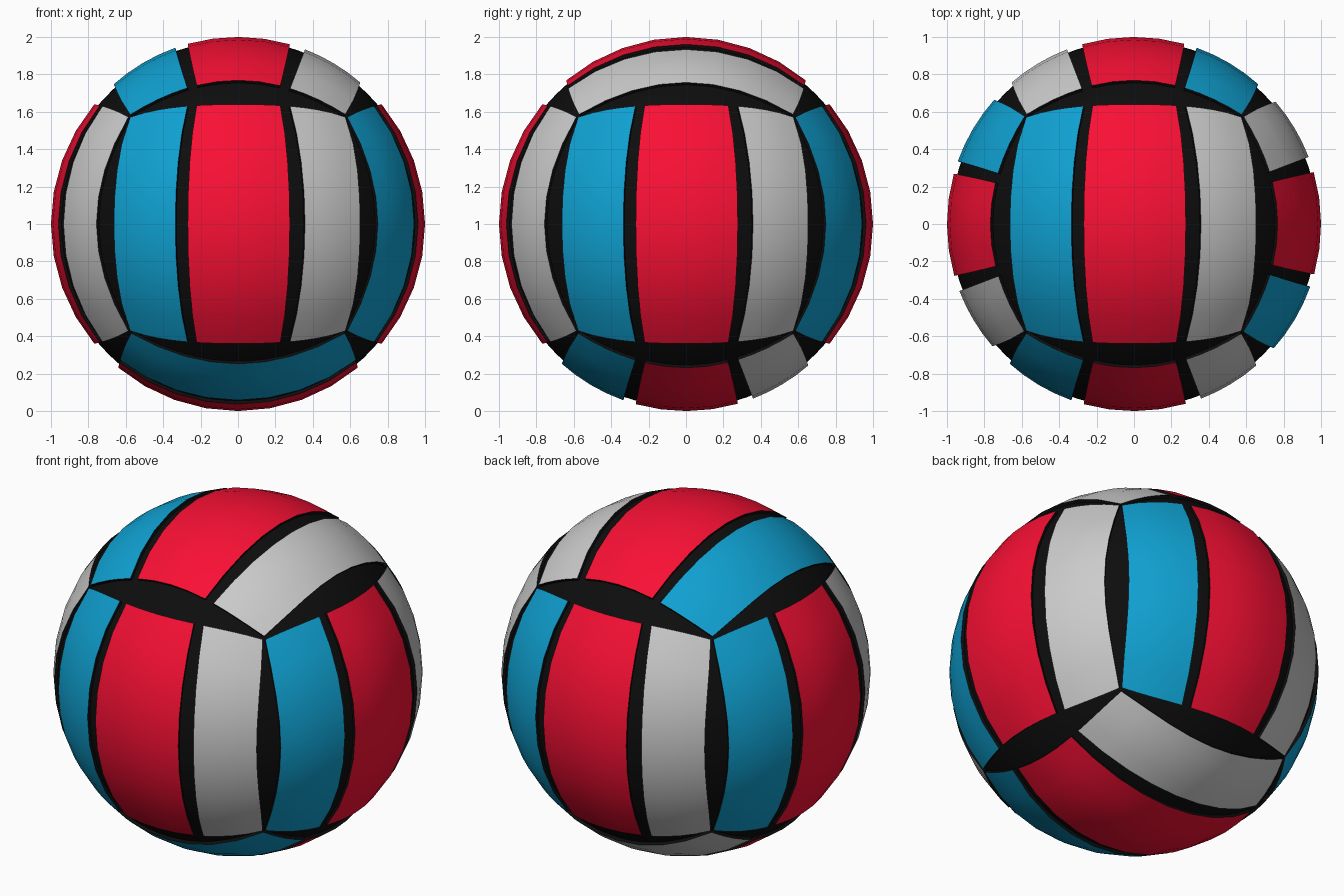
import bpy, bmesh
from math import radians, tan, cos
from mathutils import Vector

if "Cube" in bpy.data.objects:
    bpy.data.objects.remove(bpy.data.objects["Cube"])

CENTRE = Vector((0, 0, 1))


def material(name, rgb):
    m = bpy.data.materials.new(name)
    m.diffuse_color = (*rgb, 1)
    m.use_nodes = True
    m.node_tree.nodes["Principled BSDF"].inputs["Base Color"].default_value = m.diffuse_color
    return m


BLACK = material("black", (0.004, 0.004, 0.004))
GREY = material("light_grey", (0.6, 0.6, 0.6))
RED = material("red", (0.95, 0.005, 0.035))
BLUE = material("blue", (0.005, 0.36, 0.65))


def finish(name, bm, mats):
    bmesh.ops.recalc_face_normals(bm, faces=bm.faces)
    me = bpy.data.meshes.new(name)
    bm.to_mesh(me)
    bm.free()
    for m in mats:
        me.materials.append(m)
    ob = bpy.data.objects.new(name, me)
    ob.location = CENTRE
    bpy.context.collection.objects.link(ob)
    bpy.ops.object.select_all(action='DESELECT')
    ob.select_set(True)
    bpy.context.view_layer.objects.active = ob
    bpy.ops.object.shade_smooth_by_angle(angle=radians(30))


# Strips of one face: colour, (mid angle, end angle) of the left and right edges
STRIPS = [
    ("blue", BLUE, (-41.6, -44.6), (-19.6, -20.4)),
    ("red", RED, (-15.6, -16.6), (16.1, 17.0)),
    ("grey", GREY, (21.0, 21.0), (40.8, 44.4)),
]

# Six faces of the ball: across direction, along direction
X, Y, Z = Vector((1, 0, 0)), Vector((0, 1, 0)), Vector((0, 0, 1))
FACES = {"front": (X, Z), "right": (Y, Z), "back": (-X, Z),
         "left": (-Y, Z), "top": (X, Y), "bottom": (Y, X)}


def panel(name, mat, left, right, across, along, nu=4, nv=8):
    normal = across.cross(along)
    bm = bmesh.new()
    rows = []
    for j in range(nv + 1):
        t = 2 * j / nv - 1
        w = cos(radians(90 * t))
        edges = [end + (mid - end) * w for mid, end in (left, right)]
        row = []
        for i in range(nu + 1):
            a = edges[0] + (edges[1] - edges[0]) * i / nu
            b = t * (44.4 - 4.6 * cos(radians(2 * a)))
            d = across * tan(radians(a)) + along * tan(radians(b)) + normal
            row.append(bm.verts.new(d.normalized()))
        rows.append(row)
    for r0, r1 in zip(rows, rows[1:]):
        for i in range(nu):
            bm.faces.new((r0[i], r0[i + 1], r1[i + 1], r1[i]))
    # black side wall sunk into the seam
    rim = [e for e in bm.edges if e.is_boundary]
    new = bmesh.ops.extrude_edge_only(bm, edges=rim)["geom"]
    for g in new:
        if isinstance(g, bmesh.types.BMVert):
            g.co *= 0.95
        elif isinstance(g, bmesh.types.BMFace):
            g.material_index = 1
    finish(name, bm, (mat, BLACK))


for side, (across, along) in FACES.items():
    for colour, mat, left, right in STRIPS:
        panel(f"{colour}_panel_{side}", mat, left, right, across, along)

# Black inner ball showing through the seams
core = bmesh.new()
bmesh.ops.create_icosphere(core, subdivisions=5, radius=0.982)
finish("seam_core", core, (BLACK,))
